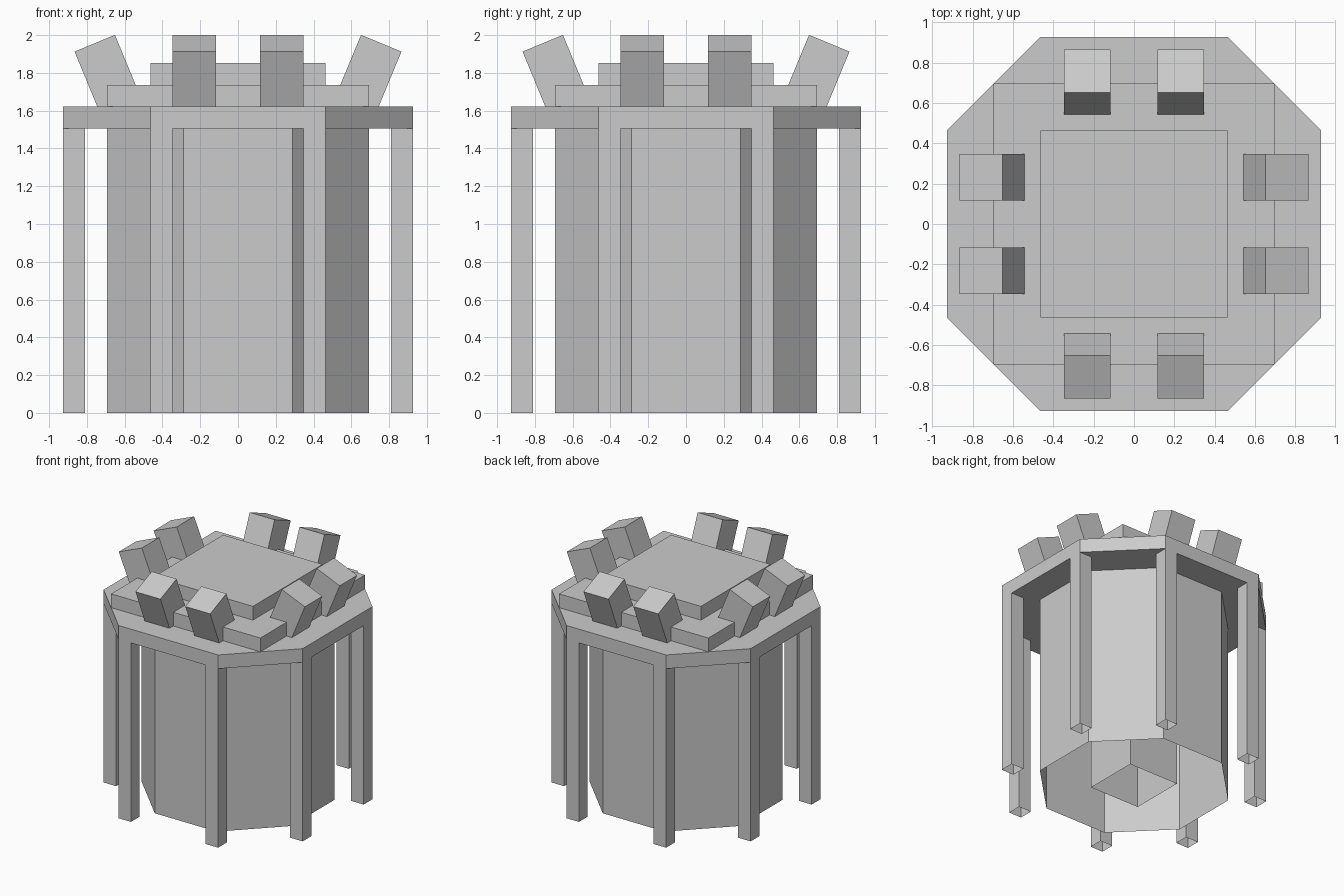
import bpy, bmesh, math
from mathutils import Matrix, Vector

cube = bpy.data.objects.get("Cube")
if cube:
    bpy.data.objects.remove(cube, do_unlink=True)

U = 0.1158  # building module

stone = bpy.data.materials.new("plain_grey")
stone.use_nodes = True
GREY = (0.6, 0.6, 0.6, 1)
stone.diffuse_color = GREY
stone.node_tree.nodes["Principled BSDF"].inputs["Base Color"].default_value = GREY


def prism(name, outline, z0, z1, open_bottom=False):
    """Extrude a counter-clockwise outline, given in modules."""
    bm = bmesh.new()
    low = [bm.verts.new((x * U, y * U, z0 * U)) for x, y in outline]
    high = [bm.verts.new((x * U, y * U, z1 * U)) for x, y in outline]
    n = len(outline)
    for i in range(n):
        j = (i + 1) % n
        bm.faces.new((low[i], low[j], high[j], high[i]))
    bm.faces.new(high)
    if not open_bottom:
        bm.faces.new(low[::-1])
    mesh = bpy.data.meshes.new(name)
    bm.to_mesh(mesh)
    bm.free()
    mesh.materials.append(stone)
    obj = bpy.data.objects.new(name, mesh)
    bpy.context.collection.objects.link(obj)
    return obj


def rect(x0, x1, y0, y1):
    return [(x0, y0), (x1, y0), (x1, y1), (x0, y1)]


def octagon(half, flat):
    return [(-flat, -half), (flat, -half), (half, -flat), (half, flat),
            (flat, half), (-flat, half), (-half, flat), (-half, -flat)]


# Hollow body with an open foot and a square core inside
prism("body", octagon(6, 6 * math.tan(math.pi / 8)), 0, 13, True)
prism("inner_core", rect(-2, 2, -2, 2), 0, 13, True)

# Roof slab and stepped plates
prism("roof_slab", octagon(8, 4), 13, 14)
prism("lower_plate", rect(-6, 6, -6, 6), 14, 15)
prism("upper_plate", rect(-4, 4, -4, 4), 15, 16)

# Each side has two posts and two blocks that lean outward
lean = math.radians(22.5)
pivot = Vector((0, -6.55 * U, 16.9 * U))
for side in range(4):
    turn = Matrix.Rotation(side * math.pi / 2, 4, "Z")
    for x in (-1, 1):
        post = prism("post", rect(x * 3.5 - 0.5, x * 3.5 + 0.5, -8, -7), 0, 13, True)
        post.data.transform(turn)
        block = prism("leaning_block", rect(x * 2 - 1, x * 2 + 1, -1, 1), -3, 0)
        tilt = Matrix.Translation(pivot) @ Matrix.Rotation(lean, 4, "X")
        block.data.transform(turn @ tilt)
